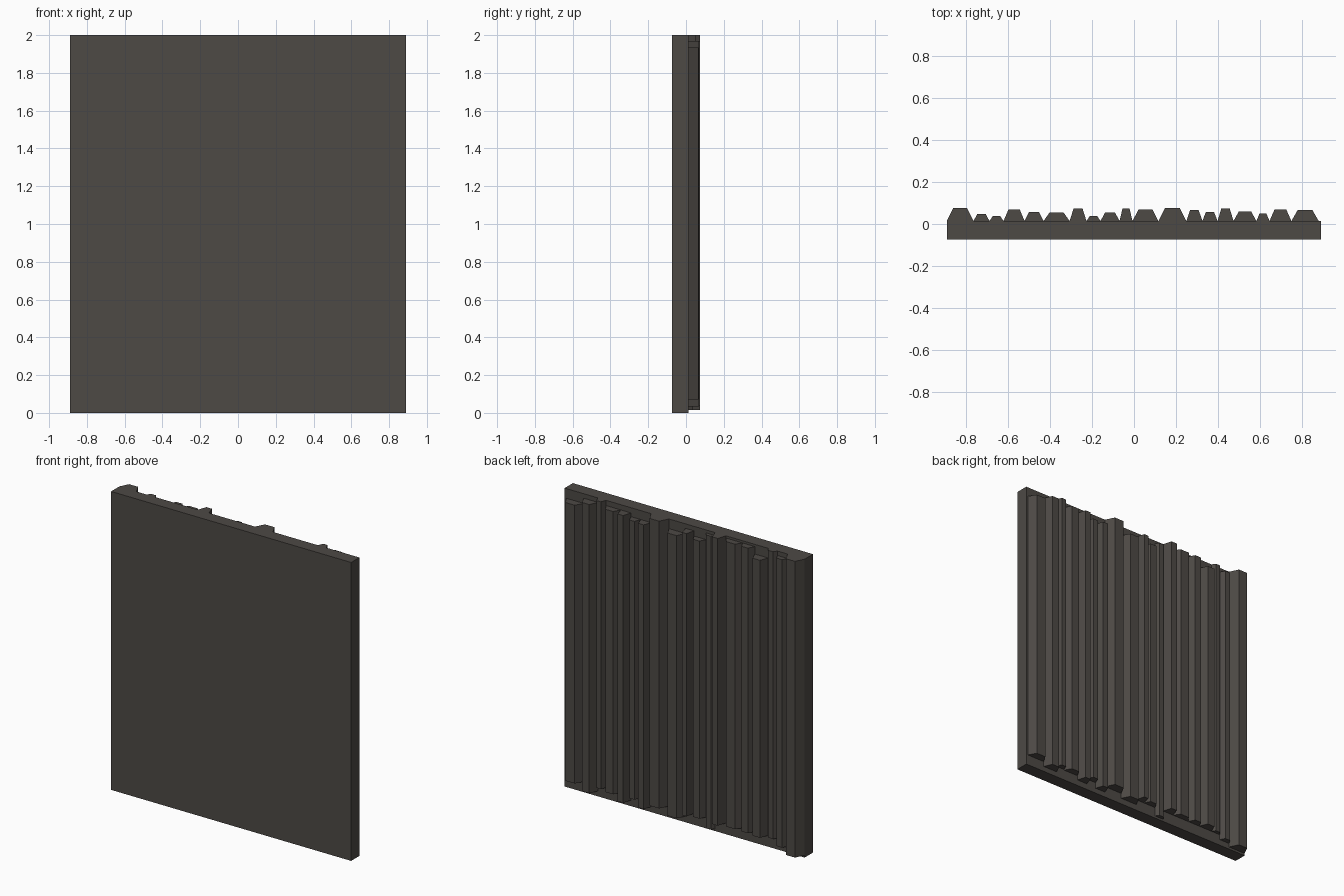
import bpy, bmesh

if "Cube" in bpy.data.objects:
    bpy.data.objects.remove(bpy.data.objects["Cube"])

BACK = 0.014  # rear face of the slab


def prism(name, profile, z0, z1):
    """Extrude an xy outline from z0 to z1."""
    bm = bmesh.new()
    face = bm.faces.new([bm.verts.new((x, y, z0)) for x, y in profile])
    ext = bmesh.ops.extrude_face_region(bm, geom=[face])
    top = [v for v in ext["geom"] if isinstance(v, bmesh.types.BMVert)]
    bmesh.ops.translate(bm, verts=top, vec=(0, 0, z1 - z0))
    bmesh.ops.recalc_face_normals(bm, faces=bm.faces)
    mesh = bpy.data.meshes.new(name)
    bm.to_mesh(mesh)
    bm.free()
    obj = bpy.data.objects.new(name, mesh)
    bpy.context.collection.objects.link(obj)
    mat = bpy.data.materials.get("dark_panel") or bpy.data.materials.new("dark_panel")
    mat.diffuse_color = (0.075, 0.067, 0.06, 1)
    mat.use_nodes = True
    mat.node_tree.nodes["Principled BSDF"].inputs["Base Color"].default_value = mat.diffuse_color
    mesh.materials.append(mat)
    return obj


# flat panel
prism("panel", [(-0.89, -0.073), (0.89, -0.073), (0.89, BACK), (-0.89, BACK)], 0, 2)

# rear ribs: right base edge, crest depth, bottom, top (each starts where the last ended)
ribs = [
    (-0.763, .075, .015, 2.0), (-0.687, .047, .04, 1.97), (-0.620, .038, .075, 2.0),
    (-0.520, .070, .075, 1.935), (-0.430, .057, .075, 1.985), (-0.306, .055, .075, 1.985),
    (-0.226, .074, .075, 2.0), (-0.159, .038, .015, 1.98), (-0.069, .055, .075, 1.935),
    (-0.007, .074, .075, 1.97), (0.116, .070, .04, 1.935), (0.249, .075, .075, 2.0),
    (0.325, .067, .035, 1.94), (0.397, .058, .075, 1.94), (0.473, .073, .04, 1.965),
    (0.582, .060, .07, 1.965), (0.644, .050, .075, 2.0), (0.748, .070, .035, 1.97),
    (0.878, .067, .07, 1.935),
]
left = -0.89
for i, (right, crest, z0, z1) in enumerate(ribs):
    inset = 0.235 * (right - left)
    prism(f"rib_{i + 1}", [(left, BACK), (right, BACK),
                           (right - inset, crest), (left + inset, crest)], z0, z1)
    left = right
